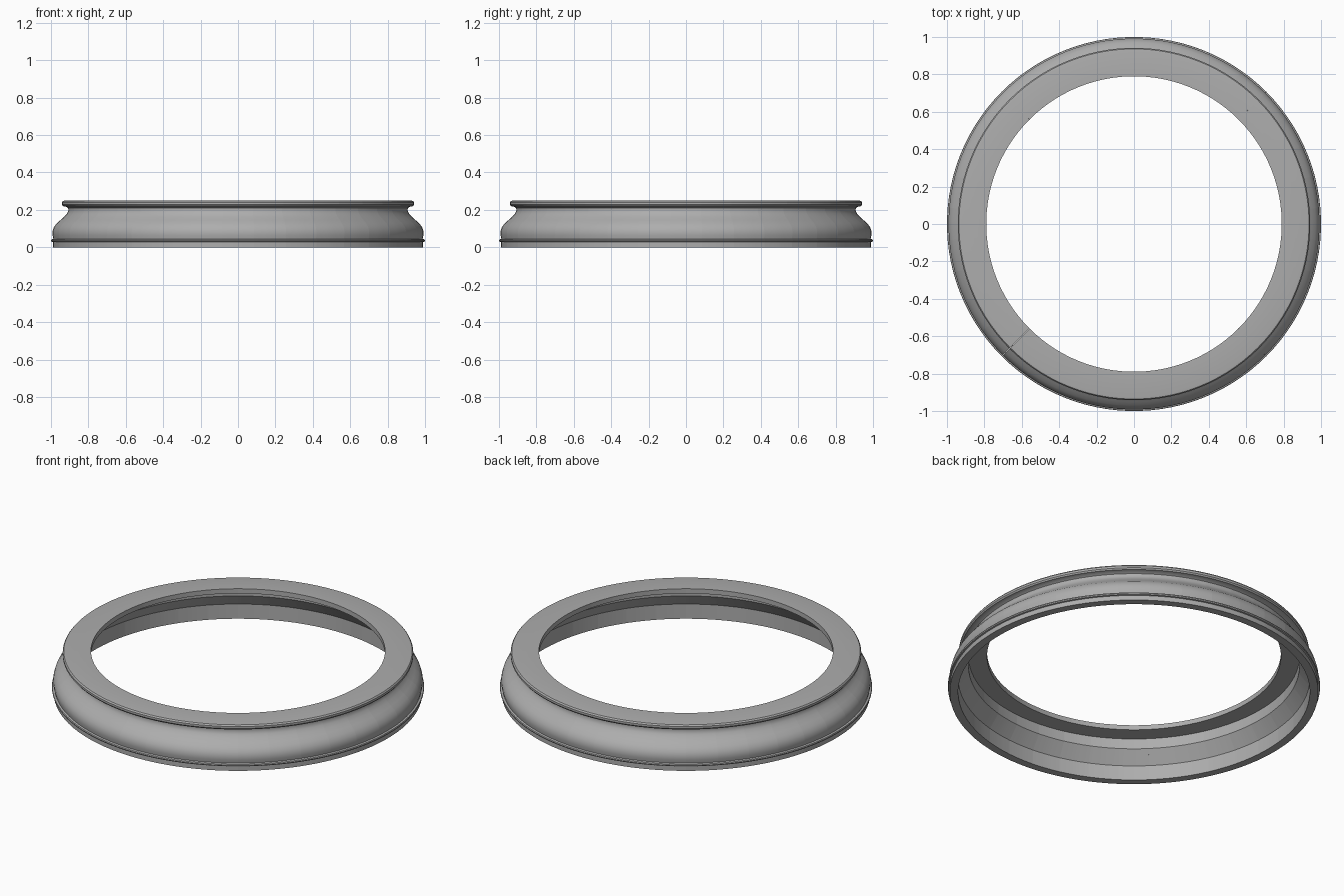
import bpy
import bmesh
from math import cos, sin, radians

cube = bpy.data.objects.get("Cube")
if cube:
    bpy.data.objects.remove(cube, do_unlink=True)

BLOCKS = 36   # stones around the ring
STEPS = 3     # curve steps across one stone
SPAN = 360 / BLOCKS

stone = bpy.data.materials.new("stone_grey")
stone.use_nodes = True
grey = (0.42, 0.42, 0.42, 1)
stone.diffuse_color = grey
stone.node_tree.nodes["Principled BSDF"].inputs["Base Color"].default_value = grey

# Moulding cross-section as (radius, height): foot, fillet, swelling, neck, cap, hollow inside
profile = [
    (0.945, 0), (0.99, 0), (0.99, 0.028),
    (0.998, 0.03), (1.0, 0.036), (0.998, 0.042), (0.988, 0.045),
    (0.992, 0.065), (0.992, 0.085), (0.985, 0.107), (0.97, 0.128),
    (0.95, 0.145), (0.93, 0.163), (0.915, 0.18), (0.907, 0.198),
    (0.909, 0.21), (0.92, 0.217), (0.936, 0.22),
    (0.942, 0.228), (0.942, 0.24), (0.936, 0.248), (0.925, 0.25),
    (0.79, 0.25), (0.79, 0.222), (0.889, 0.222), (0.889, 0.161), (0.945, 0.087),
]

# One stone: the section swept through its share of the circle, closed at both ends
bm = bmesh.new()
sections = []
for step in range(STEPS + 1):
    a = radians(SPAN * (step / STEPS - 0.5))
    sections.append([bm.verts.new((r * cos(a), r * sin(a), z)) for r, z in profile])
for near, far in zip(sections, sections[1:]):
    for i in range(len(profile)):
        j = (i + 1) % len(profile)
        bm.faces.new((near[i], far[i], far[j], near[j]))
bm.faces.new(sections[0])
bm.faces.new(sections[-1])
bmesh.ops.recalc_face_normals(bm, faces=bm.faces)
mesh = bpy.data.meshes.new("ring_block")
bm.to_mesh(mesh)
bm.free()
mesh.materials.append(stone)

# Repeat the stone around the ring
for n in range(BLOCKS):
    block = bpy.data.objects.new(f"ring_block_{n + 1}", mesh)
    block.rotation_euler.z = radians(n * SPAN)
    bpy.context.collection.objects.link(block)

# Smooth the shared mesh once, keeping its edges sharp
first = bpy.data.objects["ring_block_1"]
bpy.ops.object.select_all(action="DESELECT")
first.select_set(True)
bpy.context.view_layer.objects.active = first
for poly in mesh.polygons:
    poly.use_smooth = True
mesh.set_sharp_from_angle(angle=radians(35))
